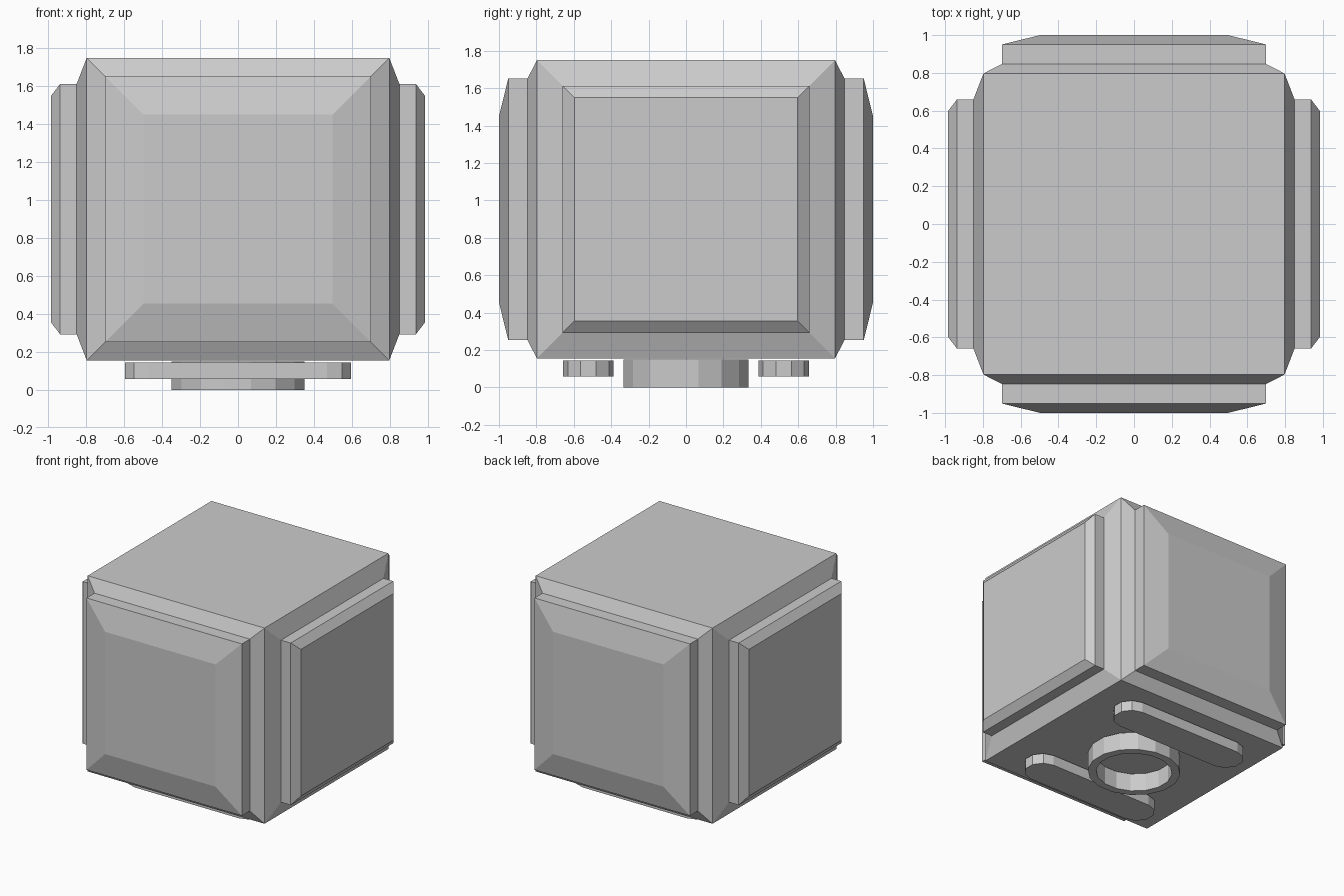
import bpy, bmesh, math
from mathutils import Vector

default = bpy.data.objects.get("Cube")
if default:
    bpy.data.objects.remove(default, do_unlink=True)

grey = bpy.data.materials.new("plain grey")
grey.use_nodes = True
COLOUR = (0.6, 0.6, 0.6, 1)
grey.diffuse_color = COLOUR
grey.node_tree.nodes["Principled BSDF"].inputs["Base Color"].default_value = COLOUR

HALF, MID_Z = 0.797, 0.952


def add_object(name, bm):
    bmesh.ops.recalc_face_normals(bm, faces=bm.faces)
    mesh = bpy.data.meshes.new(name)
    bm.to_mesh(mesh)
    bm.free()
    mesh.materials.append(grey)
    obj = bpy.data.objects.new(name, mesh)
    bpy.context.collection.objects.link(obj)
    return obj


def raise_panel(bm, face, steps):
    """Grow a stepped square panel: each step is (distance from centre, half width)."""
    normal = face.normal.copy()
    for distance, half in steps:
        face = bmesh.ops.extrude_discrete_faces(bm, faces=[face])["faces"][0]
        for v in face.verts:
            flat = v.co - normal * v.co.dot(normal)
            v.co = normal * distance + flat * (half / max(abs(c) for c in flat))


def prism(name, outline, bottom, top):
    bm = bmesh.new()
    face = bm.faces.new([bm.verts.new((x, y, bottom)) for x, y in outline])
    grown = bmesh.ops.extrude_face_region(bm, geom=[face])["geom"]
    for v in grown:
        if isinstance(v, bmesh.types.BMVert):
            v.co.z = top
    return add_object(name, bm)


# Casing: a cube with raised, chamfered panels on its four sides
bm = bmesh.new()
bmesh.ops.create_cube(bm, size=2 * HALF)
bm.normal_update()
PANELS = {
    "y": [(0.847, 0.70), (0.95, 0.70), (1.0, 0.498)],
    "x": [(0.85, 0.66), (0.937, 0.66), (0.985, 0.597)],
}
for face in list(bm.faces):
    if abs(face.normal.y) > 0.9:
        raise_panel(bm, face, PANELS["y"])
    elif abs(face.normal.x) > 0.9:
        raise_panel(bm, face, PANELS["x"])
bmesh.ops.translate(bm, verts=bm.verts, vec=Vector((0, 0, MID_Z)))
add_object("casing", bm)

# Two long feet with faceted round ends
RADIUS, REACH = 0.135, 0.468
for name, y in (("front_foot", -0.522), ("back_foot", 0.522)):
    outline = []
    for side, start in ((1, -90), (-1, 90)):
        for i in range(6):
            a = math.radians(start + 36 * i)
            outline.append((side * REACH + RADIUS * math.cos(a),
                            y + RADIUS * math.sin(a)))
    prism(name, outline, 0.058, 0.143)

# Open ring under the middle
SIDES = 16
bm = bmesh.new()
loops = []
for scale, z in ((1, 0), (1, 0.148), (0.82, 0.148), (0.82, 0)):
    loop = []
    for i in range(SIDES):
        a = 2 * math.pi * (i + 0.5) / SIDES
        loop.append(bm.verts.new((0.357 * scale * math.cos(a),
                                  0.341 * scale * math.sin(a), z)))
    loops.append(loop)
for k in range(4):
    lower, upper = loops[k], loops[(k + 1) % 4]
    for i in range(SIDES):
        j = (i + 1) % SIDES
        bm.faces.new((lower[i], lower[j], upper[j], upper[i]))
add_object("base_ring", bm)
